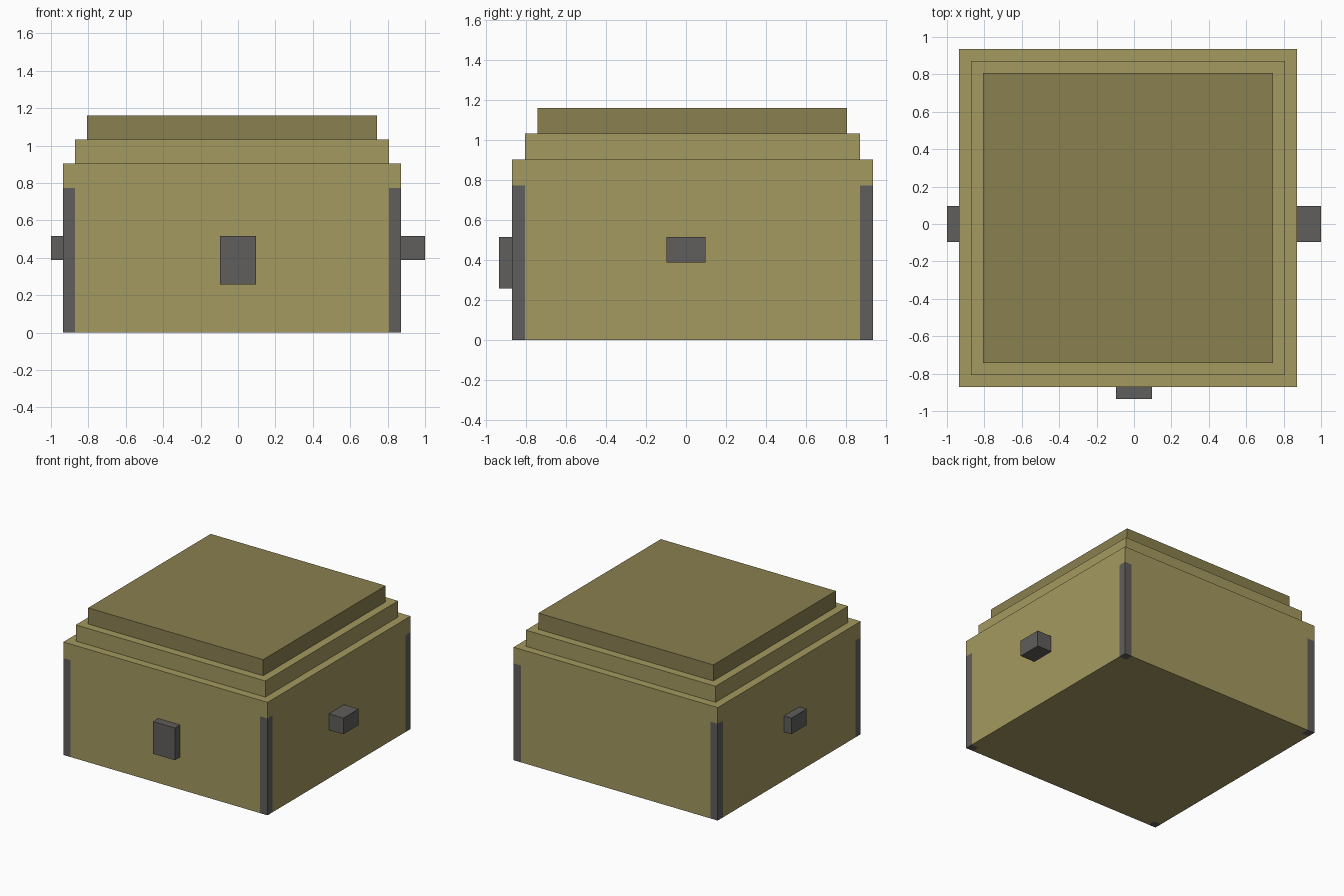
import bpy, bmesh

if "Cube" in bpy.data.objects:
    bpy.data.objects.remove(bpy.data.objects["Cube"])

U = 2 / 31            # one block unit
OX, OY = -1.0, -14.5 * U   # minimum corner of the model


def material(name, rgb):
    m = bpy.data.materials.new(name)
    m.diffuse_color = (*rgb, 1)
    m.use_nodes = True
    m.node_tree.nodes["Principled BSDF"].inputs["Base Color"].default_value = m.diffuse_color
    return m


tan = material("tan", (0.37, 0.32, 0.115))
dark_tan = material("dark_tan", (0.255, 0.215, 0.08))
grey = material("grey", (0.115, 0.112, 0.107))


def prism(name, outline, z0, z1, mat):
    """Extrude an outline given in block units from z0 to z1."""
    bm = bmesh.new()
    base = bm.faces.new([bm.verts.new((OX + x * U, OY + y * U, z0 * U)) for x, y in outline])
    top = bmesh.ops.extrude_face_region(bm, geom=[base], use_keep_orig=True)["geom"]
    bmesh.ops.translate(bm, vec=(0, 0, (z1 - z0) * U),
                        verts=[v for v in top if isinstance(v, bmesh.types.BMVert)])
    bmesh.ops.recalc_face_normals(bm, faces=bm.faces)
    mesh = bpy.data.meshes.new(name)
    bm.to_mesh(mesh)
    bm.free()
    mesh.materials.append(mat)
    obj = bpy.data.objects.new(name, mesh)
    bpy.context.collection.objects.link(obj)
    return obj


def box(name, x0, x1, y0, y1, z0, z1, mat):
    return prism(name, [(x0, y0), (x1, y0), (x1, y1), (x0, y1)], z0, z1, mat)


# Chest extents in block units
L, R, F, B = 1, 29, 1, 29

# Walls with notched corners that receive the posts
prism("chest_body", [(L + 1, F), (R - 1, F), (R - 1, F + 1), (R, F + 1),
                     (R, B - 1), (R - 1, B - 1), (R - 1, B), (L + 1, B),
                     (L + 1, B - 1), (L, B - 1), (L, F + 1), (L + 1, F + 1)], 0, 12, tan)
for side, x in (("left", L), ("right", R - 1)):
    for end, y in (("front", F), ("back", B - 1)):
        box(f"corner_post_{end}_{side}", x, x + 1, y, y + 1, 0, 12, grey)

# Stepped lid
for i, (name, z0, mat) in enumerate((("lid_rim", 12, tan), ("lid_step", 14, tan),
                                     ("lid_top", 16, dark_tan))):
    box(name, L + i, R - i, F + i, B - i, z0, z0 + 2, mat)

# Lock plate and side handles
box("lock_plate", 14, 17, 0, F, 4, 8, grey)
box("left_handle", 0, L, 13, 16, 6, 8, grey)
box("right_handle", R, R + 2, 13, 16, 6, 8, grey)
